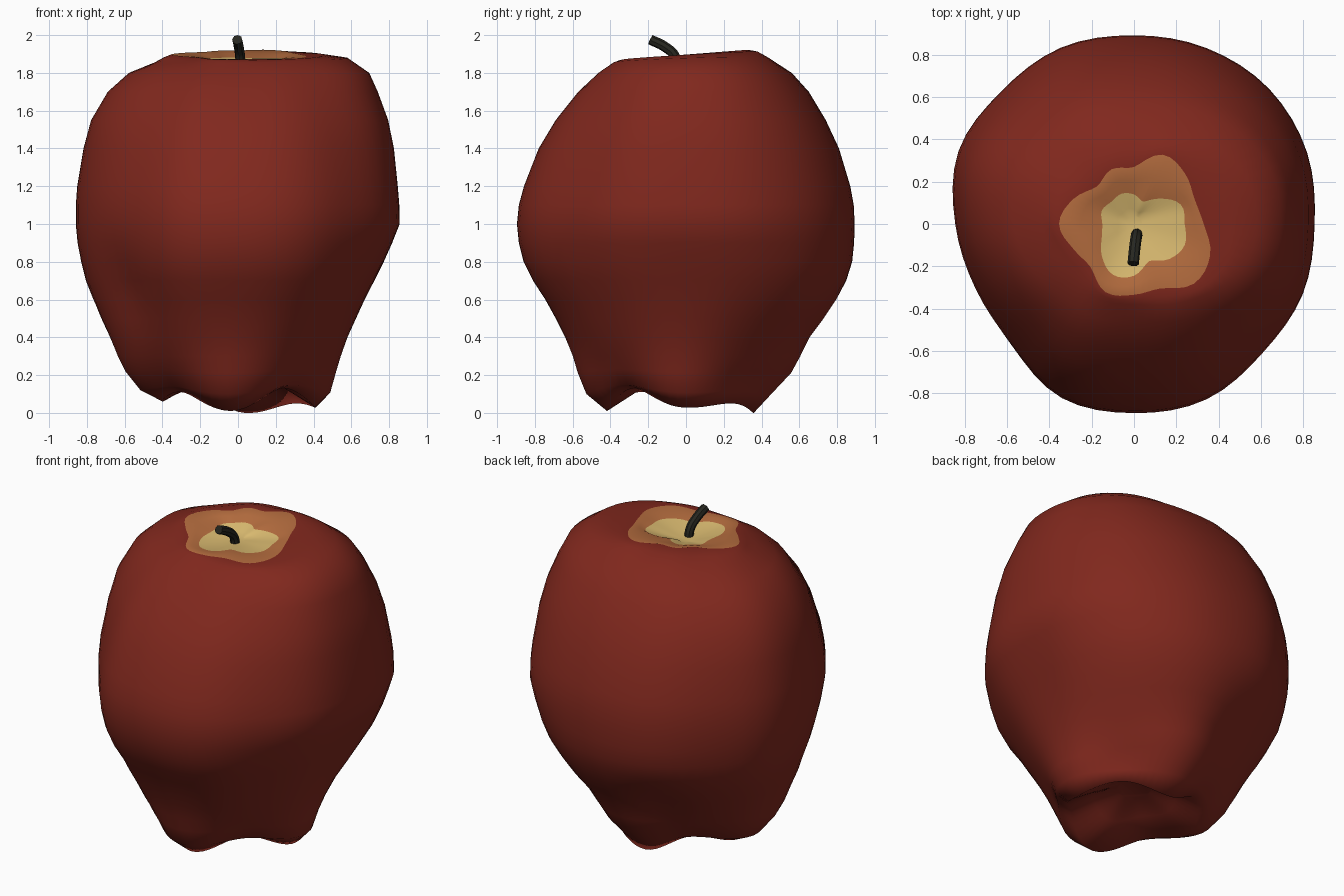
import bpy, math

if "Cube" in bpy.data.objects:
    bpy.data.objects.remove(bpy.data.objects["Cube"])

SEG = 64


def material(name, color):
    m = bpy.data.materials.new(name)
    m.diffuse_color = (*color, 1)
    m.use_nodes = True
    m.node_tree.nodes["Principled BSDF"].inputs["Base Color"].default_value = m.diffuse_color
    return m


red = material("red skin", (0.218, 0.021, 0.0125))
orange = material("orange patch", (0.47, 0.155, 0.05))
cream = material("cream hollow", (0.71, 0.50, 0.165))
dark = material("dark stem", (0.02, 0.02, 0.014))


def around(vals, a):
    """Smooth periodic interpolation of evenly spaced values round a circle."""
    n = len(vals)
    t = (a / math.tau * n) % n
    i, f = int(t), t - int(t)
    p0, p1, p2, p3 = (vals[(i + k) % n] for k in (-1, 0, 1, 2))
    return p1 + 0.5 * f * (p2 - p0 + f * (2 * p0 - 5 * p1 + 4 * p2 - p3
                                          + f * (3 * (p1 - p2) + p3 - p0)))


# Body rows: z, extent left, right, front, back, narrowing between the lobes
ROWS = [
    (0.12, 0.52, 0.49, 0.53, 0.45, 0.86),
    (0.22, 0.60, 0.52, 0.575, 0.56, 0.88),
    (0.30, 0.64, 0.545, 0.60, 0.61, 0.92),
    (0.40, 0.685, 0.58, 0.64, 0.66, 0.955),
    (0.50, 0.735, 0.625, 0.69, 0.735, 0.98),
    (0.60, 0.78, 0.67, 0.745, 0.80, 0.99),
    (0.70, 0.82, 0.72, 0.81, 0.85, 1),
    (0.80, 0.845, 0.77, 0.86, 0.88, 1),
    (0.90, 0.865, 0.815, 0.885, 0.89, 1),
    (1.00, 0.875, 0.855, 0.895, 0.893, 1),
    (1.10, 0.875, 0.853, 0.885, 0.888, 1),
    (1.20, 0.868, 0.845, 0.858, 0.87, 1),
    (1.40, 0.835, 0.825, 0.78, 0.81, 1),
    (1.55, 0.795, 0.795, 0.69, 0.74, 1),
    (1.70, 0.705, 0.74, 0.57, 0.65, 1),
    (1.80, 0.59, 0.695, 0.46, 0.56, 1),
]
# Outline seen from above relative to an ellipse
SHAPE = [1, 1.03, 1.035, 1.015, 1, 1.015, 1.005, 1.025,
         .967, .925, .925, 1, 1, 1.01, .985, 1.005]
ORANGE = [.33, .31, .34, .355, .27, .28, .25, .31, .355, .31, .29, .35, .335, .33, .40, .39]
CREAM = [.24, .24, .17, .115, .14, .155, .15, .165, .15, .165, .215, .26, .245, .19, .235, .26]
TIPZ = (0.03, 0.05, 0.0, 0.12, 0.06, 0.11, 0.01, 0.13)
TIPR = (0.41, 0.39, 0.36, 0.35, 0.40, 0.39, 0.42, 0.37)
TURN = 0.08  # lobes are turned slightly


def tip_z(a):
    return max(0, around(TIPZ, a + TURN))


def radius(l, r, f, b, v, a, z):
    c, s = math.cos(a), math.sin(a)
    ex, ey = (r if c > 0 else l), (b if s > 0 else f)
    base = ex * c * c + ey * s * s
    # the uneven outline fades towards the lobes
    low = min(1, max(0.1, (z - 0.25) / 0.4))
    k = 1 + low * (around(SHAPE, a) - 1)
    return base * k * (1 - (1 - v) * (1 - math.cos(4 * (a + TURN))) / 2)


rings = []


def ring(rfun, zfun):
    pts = []
    for i in range(SEG):
        a = math.tau * i / SEG
        r = rfun(a)
        x, y = r * math.cos(a), r * math.sin(a)
        pts.append((x, y, zfun(a, x, y)))
    rings.append(pts)


# Underside hollow and four lobe tips
ring(lambda a: 0.10, lambda a, x, y: 0.22)
ring(lambda a: 0.24, lambda a, x, y: 0.12 + 0.5 * tip_z(a))
ring(lambda a: around(TIPR, a + TURN), lambda a, x, y: tip_z(a))

# Flesh side, with dents at the back and the front left
for z, *ext in ROWS:
    def side(a, z=z, ext=ext):
        d = 0.05 * math.exp(-((a - 1.95) / 0.28) ** 2 - ((z - 0.45) / 0.2) ** 2)
        d += 0.04 * math.exp(-((a - 3.72) / 0.24) ** 2 - ((z - 0.66) / 0.24) ** 2)
        return radius(*ext, a, z) - d
    lift = 0.4 if z < 0.15 else 0.15 if z < 0.25 else 0
    ring(side, lambda a, x, y, z=z, k=lift: z + k * (tip_z(a) - 0.06))


# Shoulder, rim and top hollow
def shoulder(a):
    return radius(0.45, 0.58, 0.38, 0.44, 1, a, 1.9)


ring(shoulder, lambda a, x, y: 1.864 + 0.03 * y + 0.025 * x)
ring(lambda a: 0.5 * (shoulder(a) + around(ORANGE, a)),
     lambda a, x, y: 1.887 + 0.06 * y + 0.02 * x)
ring(lambda a: around(ORANGE, a), lambda a, x, y: 1.897 + 0.078 * y)
rim = len(rings) - 1
ring(lambda a: 0.5 * (around(ORANGE, a) + around(CREAM, a)),
     lambda a, x, y: 1.89 + 0.06 * y)
ring(lambda a: around(CREAM, a), lambda a, x, y: 1.874 + 0.05 * y)
hollow = len(rings) - 1
ring(lambda a: 0.5 * around(CREAM, a), lambda a, x, y: 1.855 + 0.04 * y)
ring(lambda a: 0.04, lambda a, x, y: 1.845)

verts = [p for rg in rings for p in rg]
faces, mats = [list(range(SEG))[::-1]], [0]
for k in range(len(rings) - 1):
    for i in range(SEG):
        j = (i + 1) % SEG
        faces.append((k * SEG + i, k * SEG + j, (k + 1) * SEG + j, (k + 1) * SEG + i))
        mats.append(2 if k >= hollow else 1 if k >= rim else 0)
last = (len(rings) - 1) * SEG
faces.append(list(range(last, last + SEG)))
mats.append(2)

mesh = bpy.data.meshes.new("fruit_body")
mesh.from_pydata(verts, [], faces)
for m in (red, orange, cream):
    mesh.materials.append(m)
for p, mi in zip(mesh.polygons, mats):
    p.material_index = mi
    p.use_smooth = True
body = bpy.data.objects.new("fruit_body", mesh)
bpy.context.collection.objects.link(body)

# Bent stem
cu = bpy.data.curves.new("stem", "CURVE")
cu.dimensions = "3D"
cu.bevel_depth = 0.027
cu.bevel_resolution = 2
cu.resolution_u = 6
cu.use_fill_caps = True
sp = cu.splines.new("BEZIER")
path = [(0.014, -0.045, 1.81), (0.011, -0.06, 1.89), (0.004, -0.11, 1.937), (-0.004, -0.188, 1.976)]
sp.bezier_points.add(len(path) - 1)
for bp, co in zip(sp.bezier_points, path):
    bp.co = co
    bp.handle_left_type = bp.handle_right_type = "AUTO"
cu.materials.append(dark)
stem = bpy.data.objects.new("stem", cu)
bpy.context.collection.objects.link(stem)
bpy.ops.object.select_all(action="DESELECT")
stem.select_set(True)
bpy.context.view_layer.objects.active = stem
bpy.ops.object.convert(target="MESH")
bpy.ops.object.shade_smooth_by_angle()
